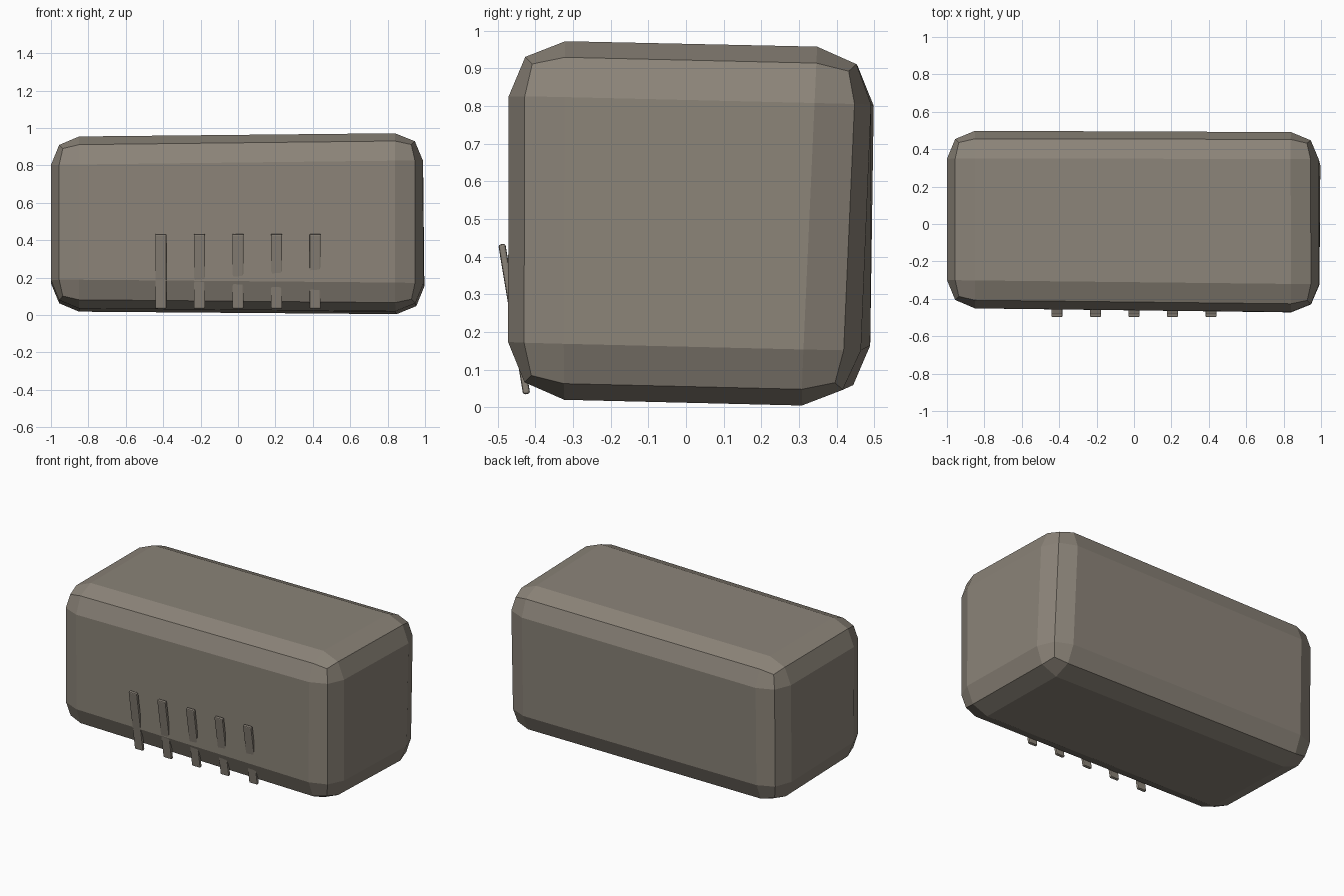
import bpy, bmesh, math
from mathutils import Vector, Matrix

old = bpy.data.objects.get("Cube")
if old:
    bpy.data.objects.remove(old, do_unlink=True)

# Single weathered stone colour
stone = bpy.data.materials.new("warm grey stone")
stone.use_nodes = True
colour = (0.26, 0.23, 0.19, 1)
stone.diffuse_color = colour
stone.node_tree.nodes["Principled BSDF"].inputs["Base Color"].default_value = colour


def finish(bm, name, bevel, segments):
    """Turn a bmesh into a flat-shaded, bevelled object."""
    bmesh.ops.recalc_face_normals(bm, faces=bm.faces)
    mesh = bpy.data.meshes.new(name)
    bm.to_mesh(mesh)
    bm.free()
    mesh.materials.append(stone)
    obj = bpy.data.objects.new(name, mesh)
    bpy.context.collection.objects.link(obj)
    mod = obj.modifiers.new("Rounded edges", 'BEVEL')
    mod.width = bevel
    mod.segments = segments
    mod.limit_method = 'NONE'
    return obj


# Stone block: a slightly uneven box, keyed by the signs of x, y and z
corners = {
    (-1, -1, -1): (-1.0, -0.447, 0.04),
    (1, -1, -1): (0.99, -0.475, 0.022),
    (-1, 1, -1): (-1.0, 0.49, 0.015),
    (1, 1, -1): (1.0, 0.455, 0.0),
    (-1, -1, 1): (-1.0, -0.45, 0.953),
    (1, -1, 1): (0.99, -0.472, 0.977),
    (-1, 1, 1): (-1.0, 0.5, 0.95),
    (1, 1, 1): (0.987, 0.498, 0.954),
}
bm = bmesh.new()
bmesh.ops.create_cube(bm, size=2)
for v in bm.verts:
    v.co = Vector(corners[tuple(round(c) for c in v.co)])
finish(bm, "stone_block", 0.15, 2)

# Row of thin ribs leaning out of the front face
top, bottom = Vector((0, -0.489, 0.433)), Vector((0, -0.423, 0.035))
axis = top - bottom
lean = math.atan2(-axis.y, axis.z)
for i in range(5):
    bm = bmesh.new()
    bmesh.ops.create_cube(bm, size=1)
    bmesh.ops.scale(bm, vec=(0.06, 0.019, axis.length), verts=bm.verts)
    bmesh.ops.rotate(bm, matrix=Matrix.Rotation(lean, 3, 'X'), verts=bm.verts)
    rib = finish(bm, f"front_rib_{i + 1}", 0.006, 2)
    rib.location = (top + bottom) / 2 + Vector(((i - 2) * 0.206, 0, 0))
